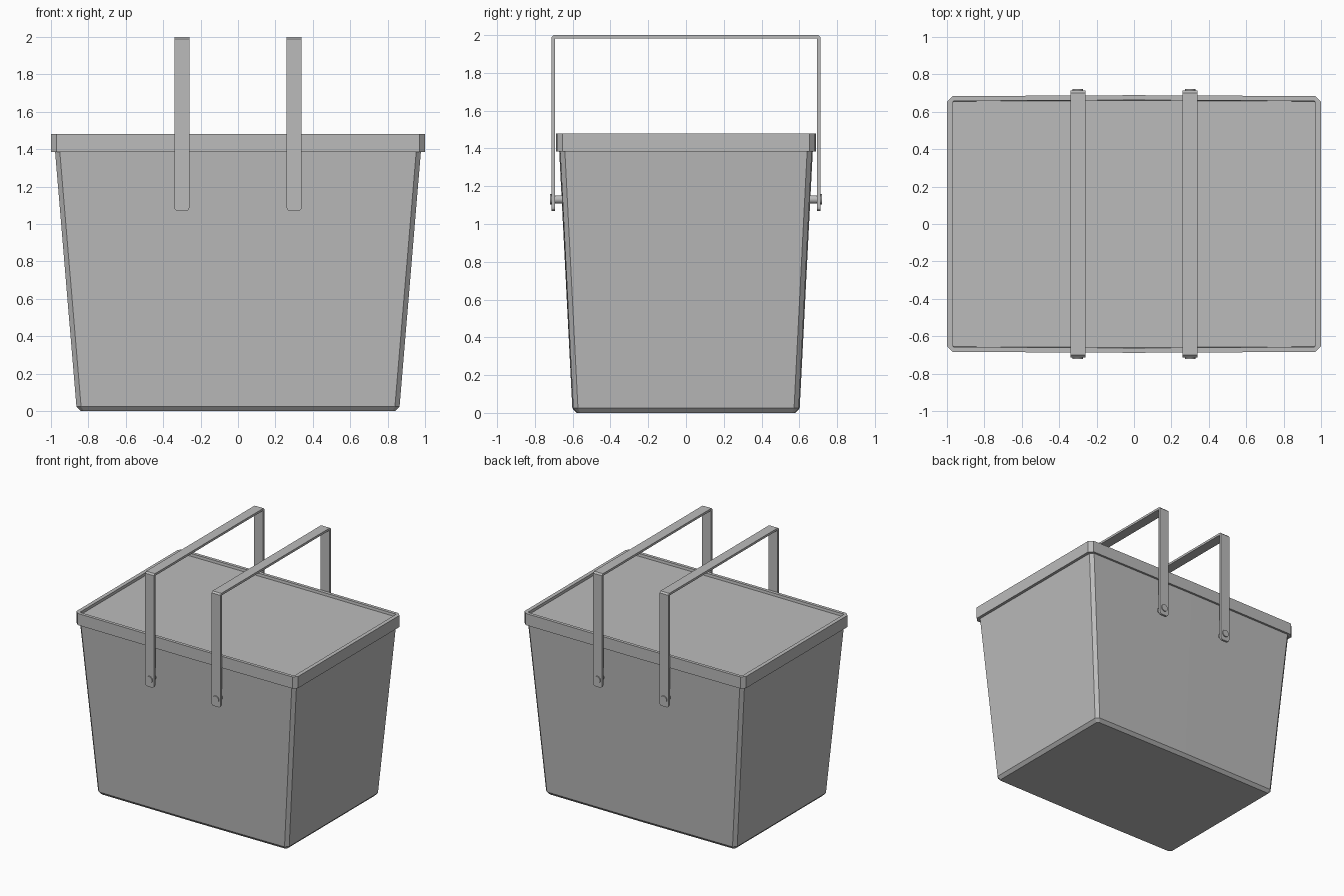
import bpy, bmesh, math
from mathutils import Matrix

cube = bpy.data.objects.get("Cube")
if cube:
    bpy.data.objects.remove(cube, do_unlink=True)

grey = bpy.data.materials.new("plain_grey")
grey.use_nodes = True
colour = (0.5, 0.5, 0.5, 1)
grey.diffuse_color = colour
grey.node_tree.nodes["Principled BSDF"].inputs["Base Color"].default_value = colour


def finish(name, bm):
    bmesh.ops.recalc_face_normals(bm, faces=bm.faces)
    mesh = bpy.data.meshes.new(name)
    bm.to_mesh(mesh)
    bm.free()
    mesh.materials.append(grey)
    obj = bpy.data.objects.new(name, mesh)
    bpy.context.collection.objects.link(obj)
    return obj


def ring(bm, hx, hy, z, chamfer, bow=0.005):
    """Rectangle with cut corners and slightly bowed front and back."""
    side = hy - bow
    quarter = [(hx, side - chamfer), (hx - chamfer, side)]
    back = quarter + [(0, hy)] + [(-x, y) for x, y in reversed(quarter)]
    return [bm.verts.new((x * s, y * s, z)) for s in (1, -1) for x, y in back]


def loft(name, sections, cap_start, cap_end):
    bm = bmesh.new()
    rings = [ring(bm, *s) for s in sections]
    for a, b in zip(rings, rings[1:]):
        for i in range(len(a)):
            j = (i + 1) % len(a)
            bm.faces.new((a[i], a[j], b[j], b[i]))
    if cap_start:
        bm.faces.new(rings[0])
    if cap_end:
        bm.faces.new(rings[-1])
    return finish(name, bm)


# Tapered tub with bevelled bottom edge
loft("tub", [(0.84, 0.58, 0, 0.015), (0.863, 0.602, 0.025, 0.025),
             (0.978, 0.672, 1.4, 0.025)], True, False)

# Rim band with the lid panel set just below its top edge
loft("rim_and_lid", [(0.96, 0.655, 1.385, 0.02), (1, 0.688, 1.385, 0.03),
                     (1, 0.688, 1.48, 0.03), (0.968, 0.662, 1.48, 0.004),
                     (0.966, 0.66, 1.458, 0.004)], False, True)


def handle(name, x):
    # U-shaped flat strap, swept across its width
    outer, inner, foot, top, cut, width = 0.712, 0.694, 1.07, 2.0, 0.012, 0.08
    half = [(inner, top - 0.018), (inner, foot), (outer, foot),
            (outer, top - cut), (outer - cut, top)]
    profile = half + [(-y, z) for y, z in reversed(half)]
    bm = bmesh.new()
    face = bm.faces.new([bm.verts.new((x - width / 2, y, z)) for y, z in profile])
    swept = bmesh.ops.extrude_face_region(bm, geom=[face], use_keep_orig=True)
    verts = [v for v in swept["geom"] if isinstance(v, bmesh.types.BMVert)]
    bmesh.ops.translate(bm, verts=verts, vec=(width, 0, 0))
    # Rounded feet
    corners = [e for e in bm.edges
               if all(v.co.z < foot + 0.001 for v in e.verts)
               and abs(e.verts[0].co.x - e.verts[1].co.x) < 0.001]
    bmesh.ops.bevel(bm, geom=corners, offset=0.018, segments=3,
                    profile=0.5, affect='EDGES')
    finish(name, bm)


def pin(name, x, side):
    # Short pivot with a low head outside the strap
    bm = bmesh.new()
    for radius, start, end in ((0.022, 0.64, 0.705), (0.028, 0.705, 0.72)):
        place = (Matrix.Translation((x, side * (start + end) / 2, 1.13))
                 @ Matrix.Rotation(math.pi / 2, 4, 'X'))
        bmesh.ops.create_cone(bm, cap_ends=True, segments=16, radius1=radius,
                              radius2=radius, depth=end - start, matrix=place)
    obj = finish(name, bm)
    bpy.ops.object.select_all(action='DESELECT')
    obj.select_set(True)
    bpy.context.view_layer.objects.active = obj
    bpy.ops.object.shade_smooth_by_angle(angle=math.radians(40))


for label, x in (("left", 0.3), ("right", -0.3)):
    handle(label + "_handle", x)
    for end, side in (("front", -1), ("back", 1)):
        pin(f"{label}_{end}_pin", x, side)
